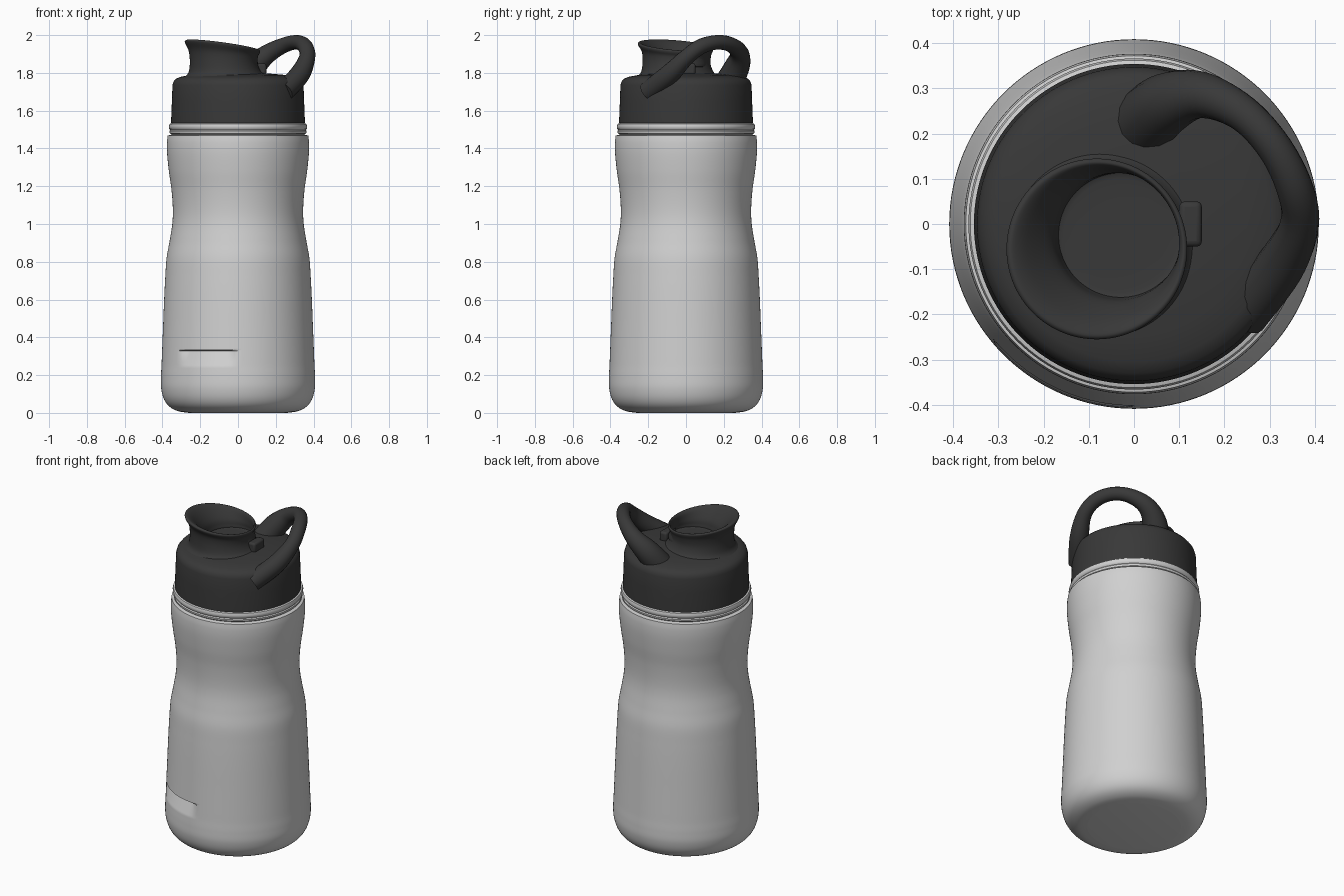
import bpy, bmesh, math
from mathutils import Vector

if "Cube" in bpy.data.objects:
    bpy.data.objects.remove(bpy.data.objects["Cube"])


def material(name, rgb):
    m = bpy.data.materials.new(name)
    m.diffuse_color = (*rgb, 1)
    m.use_nodes = True
    m.node_tree.nodes["Principled BSDF"].inputs["Base Color"].default_value = m.diffuse_color
    return m


STEEL = material("light grey shell", (0.63, 0.63, 0.63))
BLACK = material("charcoal plastic", (0.04, 0.04, 0.04))
SEGS = 128


def smooth_points(pts, steps):
    """Catmull-Rom interpolation through a few control points."""
    p = [Vector(q) for q in pts]
    p = [p[0]] + p + [p[-1]]
    out = []
    for i in range(1, len(p) - 2):
        a, b, c, d = p[i - 1:i + 3]
        for k in range(steps):
            t = k / steps
            out.append(0.5 * (2 * b + (c - a) * t + (2 * a - 5 * b + 4 * c - d) * t ** 2
                              + (3 * b - a - 3 * c + d) * t ** 3))
    return out + [p[-1]]


def finish(ob, mat, angle=40):
    ob.data.materials.clear()
    ob.data.materials.append(mat)
    bpy.ops.object.select_all(action='DESELECT')
    bpy.context.view_layer.objects.active = ob
    ob.select_set(True)
    bpy.ops.object.shade_smooth_by_angle(angle=math.radians(angle))


def loft(name, rings, mat, change=None, angle=40):
    """Skin of round rings (cx, cy, r, z, tilt), capped at both ends."""
    bm = bmesh.new()
    loops = []
    for cx, cy, r, z, tilt in rings:
        loop = []
        for k in range(SEGS):
            a = 2 * math.pi * k / SEGS
            c, s = math.cos(a), math.sin(a)
            loop.append(bm.verts.new((cx + r * c, cy + r * s,
                                      z - 0.03 * tilt * (0.86 * c + 0.5 * s))))
        loops.append(loop)
    for lo, hi in zip(loops, loops[1:]):
        for k in range(SEGS):
            n = (k + 1) % SEGS
            bm.faces.new((lo[k], lo[n], hi[n], hi[k]))
    bm.faces.new(loops[0][::-1])
    bm.faces.new(loops[-1])
    if change:
        for v in bm.verts:
            change(v)
    bmesh.ops.recalc_face_normals(bm, faces=bm.faces)
    me = bpy.data.meshes.new(name)
    bm.to_mesh(me)
    bm.free()
    ob = bpy.data.objects.new(name, me)
    bpy.context.collection.objects.link(ob)
    finish(ob, mat, angle)
    return ob


def lathe(name, profile, mat, change=None):
    return loft(name, [(0, 0, r, z, 0) for r, z in profile], mat, change)


# Waisted bottle shell, with a wedge-shaped recess low on the front
def recess(v):
    x, y, z = v.co
    if y < 0 and -0.31 < x < -0.005 and 0.245 < z < 0.333:
        ends = min(1, (x + 0.31) / 0.03, (-0.005 - x) / 0.04)
        depth = 0.028 * (z - 0.245) / 0.088 * ends
        v.co.xy *= 1 - depth / math.hypot(x, y)


shell = [(0.26, 0), (0.32, 0.01), (0.365, 0.035), (0.393, 0.075), (0.407, 0.13),
         (0.408, 0.19), (0.405, 0.25), (0.403, 0.30), (0.401, 0.35), (0.397, 0.45),
         (0.391, 0.6), (0.385, 0.72), (0.378, 0.82), (0.362, 0.91), (0.348, 1.0),
         (0.345, 1.08), (0.352, 1.18), (0.366, 1.28), (0.375, 1.37), (0.376, 1.43),
         (0.372, 1.468)]
body_profile = [(r, max(0, z)) for r, z in smooth_points(shell, 8)]
lathe("bottle_body", body_profile + [(0.35, 1.474)], STEEL, recess)

# Stepped ring between shell and lid
lathe("neck_ring", [(0.345, 1.465), (0.353, 1.476), (0.361, 1.480), (0.363, 1.492),
                    (0.358, 1.498), (0.364, 1.504), (0.366, 1.518), (0.362, 1.530),
                    (0.345, 1.536)], STEEL)

# Screw lid with rounded shoulder
lathe("lid", [(0.345, 1.531), (0.354, 1.534), (0.354, 1.55), (0.350, 1.65), (0.347, 1.735),
              (0.342, 1.753), (0.33, 1.768), (0.305, 1.779), (0.25, 1.789),
              (0.15, 1.798), (0.02, 1.80)], BLACK)

# Drinking spout: flared, tilted lip and a hollow cup inside
spout = [(-0.06, -0.04, 0.235, 1.77, 0), (-0.068, -0.045, 0.195, 1.80, 0),
         (-0.075, -0.05, 0.180, 1.85, 0.2), (-0.078, -0.05, 0.183, 1.90, 0.6),
         (-0.082, -0.055, 0.197, 1.93, 1), (-0.082, -0.055, 0.199, 1.942, 1),
         (-0.080, -0.054, 0.188, 1.946, 1), (-0.068, -0.045, 0.168, 1.925, 0.9),
         (-0.04, -0.03, 0.143, 1.875, 0.4), (-0.03, -0.025, 0.138, 1.84, 0),
         (-0.03, -0.025, 0.125, 1.83, 0), (-0.03, -0.025, 0.02, 1.828, 0)]
rings = [tuple(q) for q in smooth_points(spout, 4)]
loft("drinking_spout", rings, BLACK, angle=60)

# Carry loop: leaning arch over the back right edge; last value scales thickness
arch = [(0.24, -0.20, 1.70, 1.3), (0.325, -0.09, 1.79, 1.25), (0.366, 0.0, 1.88, 1.0),
        (0.355, 0.08, 1.94, 0.95), (0.31, 0.17, 1.962, 0.9), (0.24, 0.245, 1.945, 0.95),
        (0.15, 0.285, 1.895, 1.2), (0.07, 0.265, 1.82, 1.6), (0.0, 0.2, 1.70, 1.8)]
path = smooth_points(arch, 6)
cu = bpy.data.curves.new("carry_loop", 'CURVE')
cu.dimensions = '3D'
cu.bevel_depth = 0.043
cu.bevel_resolution = 6
cu.use_fill_caps = True
sp = cu.splines.new('POLY')
sp.points.add(len(path) - 1)
for pt, q in zip(sp.points, path):
    pt.co = (q[0], q[1], q[2], 1)
    pt.radius = q[3]
loop = bpy.data.objects.new("carry_loop", cu)
bpy.context.collection.objects.link(loop)
bpy.ops.object.select_all(action='DESELECT')
bpy.context.view_layer.objects.active = loop
loop.select_set(True)
bpy.ops.object.convert(target='MESH')
finish(bpy.context.view_layer.objects.active, BLACK, 60)

# Small hinge catch beside the spout
bpy.ops.mesh.primitive_cube_add(size=1, location=(0.125, 0.0, 1.82))
catch = bpy.context.object
catch.name = "hinge_catch"
catch.scale = (0.05, 0.10, 0.06)
bpy.ops.object.transform_apply(location=False, rotation=False, scale=True)
bev = catch.modifiers.new("soft_edges", 'BEVEL')
bev.width = 0.012
bev.segments = 3
finish(catch, BLACK)
